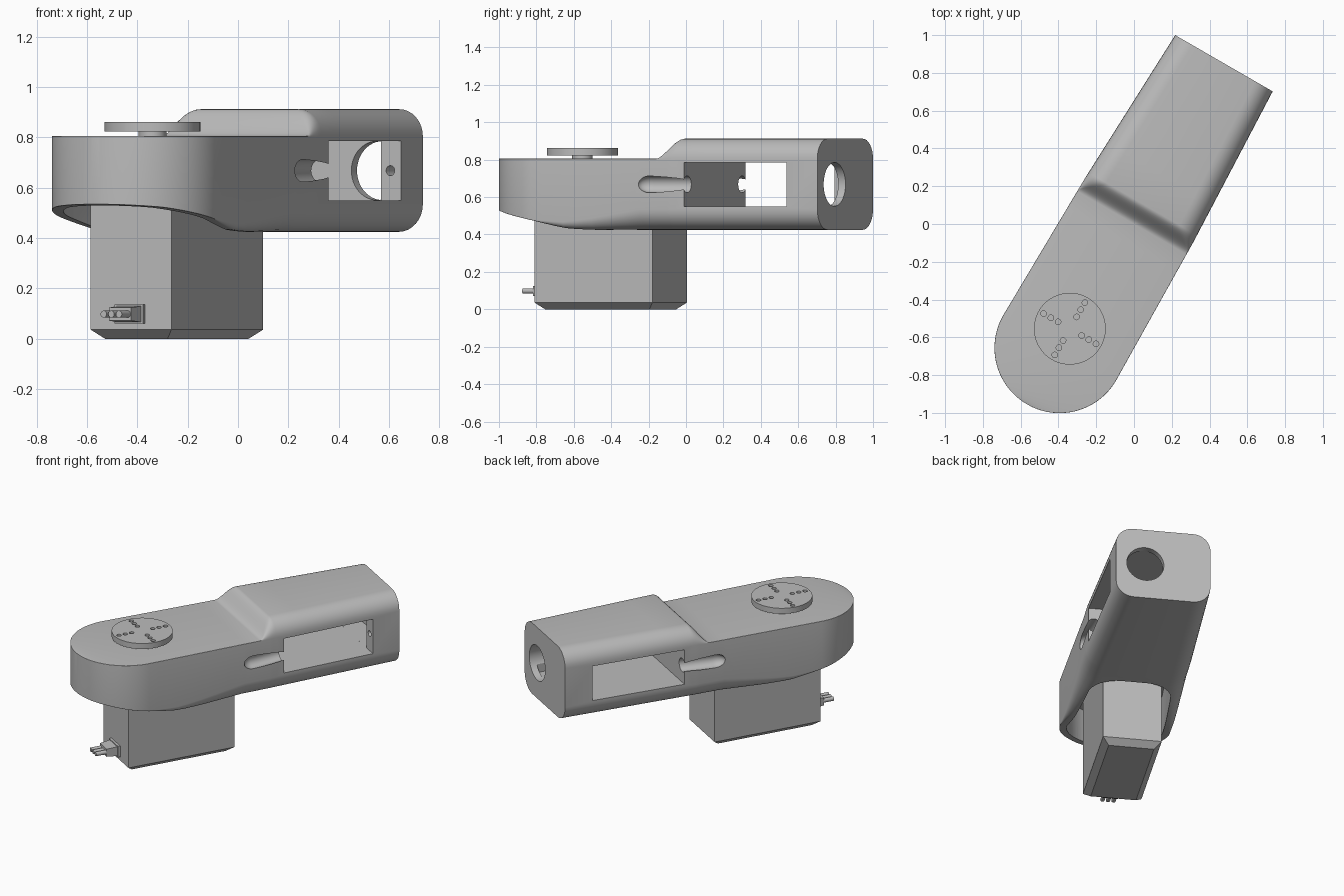
import bpy, bmesh, math
from mathutils import Matrix, Vector

if "Cube" in bpy.data.objects:
    bpy.data.objects.remove(bpy.data.objects["Cube"])

TURN = math.radians(-30)      # the whole arm is turned about z
CX = -0.013                   # arm centre line
grey = bpy.data.materials.new("light_grey")
grey.diffuse_color = (0.5, 0.5, 0.5, 1)
grey.use_nodes = True
grey.node_tree.nodes["Principled BSDF"].inputs["Base Color"].default_value = grey.diffuse_color


def finish(name, bm, angle=30):
    bmesh.ops.recalc_face_normals(bm, faces=bm.faces)
    me = bpy.data.meshes.new(name)
    bm.to_mesh(me)
    bm.free()
    ob = bpy.data.objects.new(name, me)
    bpy.context.collection.objects.link(ob)
    me.materials.append(grey)
    ob.rotation_euler.z = TURN
    bpy.context.view_layer.update()
    shade(ob, angle)
    return ob


def shade(ob, angle=30):
    bpy.ops.object.select_all(action='DESELECT')
    ob.select_set(True)
    bpy.context.view_layer.objects.active = ob
    bpy.ops.object.shade_smooth_by_angle(angle=math.radians(angle))


def loft(name, rings):
    bm = bmesh.new()
    vs = [[bm.verts.new(p) for p in ring] for ring in rings]
    n = len(vs[0])
    for a, b in zip(vs, vs[1:]):
        for i in range(n):
            j = (i + 1) % n
            bm.faces.new((a[i], a[j], b[j], b[i]))
    bm.faces.new(vs[0][::-1])
    bm.faces.new(vs[-1])
    return finish(name, bm)


def box(name, x0, x1, y0, y1, z0, z1):
    return loft(name, [[(x0, y0, z), (x1, y0, z), (x1, y1, z), (x0, y1, z)] for z in (z0, z1)])


def cylinder(name, centre, r, depth, axis='Z', segments=48):
    bm = bmesh.new()
    rot = Matrix.Rotation(math.pi / 2, 4, 'X') if axis == 'Y' else Matrix()
    bmesh.ops.create_cone(bm, cap_ends=True, segments=segments, radius1=r, radius2=r,
                          depth=depth, matrix=Matrix.Translation(centre) @ rot)
    return finish(name, bm)


def cut(ob, *cutters):
    for c in cutters:
        m = ob.modifiers.new("cut", 'BOOLEAN')
        m.operation, m.solver, m.object = 'DIFFERENCE', 'EXACT', c
        bpy.ops.object.select_all(action='DESELECT')
        ob.select_set(True)
        bpy.context.view_layer.objects.active = ob
        bpy.ops.object.modifier_apply(modifier=m.name)
        bpy.data.objects.remove(c)
    shade(ob)


def lerp(table, t):
    for (a, u), (b, v) in zip(table, table[1:]):
        if t <= b:
            return u + (v - u) * max(0, (t - a) / (b - a))
    return table[-1][1]


def corners(x0, x1, z0, z1, r_bot, r_top, k=8):
    """Rounded rectangle with separate bottom and top radii."""
    pts = []
    for cx, cz, r, start in ((x1 - r_bot, z0 + r_bot, r_bot, -90), (x1 - r_top, z1 - r_top, r_top, 0),
                             (x0 + r_top, z1 - r_top, r_top, 90), (x0 + r_bot, z0 + r_bot, r_bot, 180)):
        for i in range(k + 1):
            a = math.radians(start + 90 * i / k)
            pts.append((cx + r * math.cos(a), cz + r * math.sin(a)))
    return pts


# Arm body: one loft from the round end to the square end
R, YC = 0.345, -0.765
WIDTH = [(YC, R), (0.08, 0.333), (0.975, 0.298)]
BOTTOM = [(-1.11, 0.535), (-1.0, 0.522), (-0.77, 0.478), (-0.66, 0.452), (-0.57, 0.434), (-0.45, 0.425), (1, 0.425)]
stations = [YC - R * math.cos(math.radians(a)) for a in range(3, 91, 3)]
stations += [-0.7, -0.63, -0.57, -0.5, -0.4, -0.3, -0.2, -0.1]
stations += [0.115 * i / 12 for i in range(13)] + [0.3, 0.6, 0.975]
rings = []
for y in stations:
    w = math.sqrt(R * R - (y - YC) ** 2) if y < YC else lerp(WIDTH, y)
    s = min(1, max(0, y / 0.115))
    s = s * s * (3 - 2 * s)
    rb = lerp([(YC, 0.002), (-0.1, 0.11), (1, 0.11)], y)
    sec = corners(CX - w, CX + w, lerp(BOTTOM, y), 0.805 + 0.107 * s, rb, 0.002 + 0.106 * s)
    rings.append([(x, y, z) for x, z in sec])
body = loft("arm_body", rings)


# Motor cavity, open below
def cavity_outline(z):
    pts = [(CX + 0.3 * math.cos(a), YC + 0.3 * math.sin(a), z)
           for a in (math.pi + math.pi * i / 32 for i in range(33))]
    for cx, start in ((CX + 0.08, 0), (CX - 0.08, 90)):
        for i in range(9):
            a = math.radians(start + 90 * i / 8)
            pts.append((cx + 0.18 * math.cos(a), -0.25 + 0.18 * math.sin(a), z))
    return pts


cavity = loft("cavity_cutter", [cavity_outline(0.3), cavity_outline(0.75)])
# Side windows, recess behind them, end hole and screw holes
window = box("window_cutter", -0.6, 0.6, 0.17, 0.79, 0.55, 0.786)
recess = box("recess_cutter", -0.22, 0.2, 0.75, 0.93, 0.5501, 0.7859)
end_hole = cylinder("end_hole_cutter", (0.1, 0.97, 0.668), 0.117, 0.2, 'Y')
screws = [cylinder("screw_cutter", (x, 0.8, 0.668), 0.02, 0.12, 'Y', 16) for x in (0.243, -0.265)]


# Rounded cable grooves running into the windows
def groove(side):
    bm = bmesh.new()
    bmesh.ops.create_uvsphere(bm, u_segments=24, v_segments=12, radius=0.045)
    for v in bm.verts:
        v.co.y = v.co.y * 1.5 + (0.27 if v.co.y > 0.001 else -0.04)
        v.co.x += CX + side * (0.335 - 0.15 * (v.co.y + 0.1))
        v.co.z += 0.668
    return finish("groove_cutter", bm)


cut(body, cavity, window, recess, end_hole, *screws, groove(1), groove(-1))

# Motor with chamfered bottom
rings = []
for z, d in ((0, 0.042), (0.036, 0), (0.752, 0)):
    x0, x1, y0, y1 = -0.194 + d, 0.176 - d, -0.834 + d, -0.106 - d
    rings.append([(x0, y0, z), (x1, y0, z), (x1, y1, z), (x0, y1, z)])
loft("motor", rings)

# Motor plug: flange, tapered housing and three pins
box("plug_flange", -0.075, 0.055, -0.85, -0.83, 0.06, 0.136)
rings = []
for y, d in ((-0.845, 0), (-0.92, 0.006)):
    rings.append([(-0.066 + d, y, 0.066 + d), (0.046 - d, y, 0.066 + d),
                  (0.046 - d, y, 0.13 - d), (-0.066 + d, y, 0.13 - d)])
loft("plug_housing", rings)
for i in (-1, 0, 1):
    cylinder("plug_pin", (-0.01 + 0.035 * i, -0.95, 0.098), 0.014, 0.08, 'Y', 16)

# Output shaft and drilled horn disc
HX, HY = -0.017, -0.65
cylinder("output_shaft", (HX, HY, 0.785), 0.055, 0.08, segments=32)
disc = cylinder("horn_disc", (HX, HY, 0.842), 0.19, 0.038, segments=64)
holes = []
for q in range(4):
    for r in (0.072, 0.116, 0.16):
        a = q * math.pi / 2
        holes.append(cylinder("hole_cutter", (HX + r * math.cos(a), HY + r * math.sin(a), 0.842),
                              0.015, 0.1, segments=16))
cut(disc, *holes)
